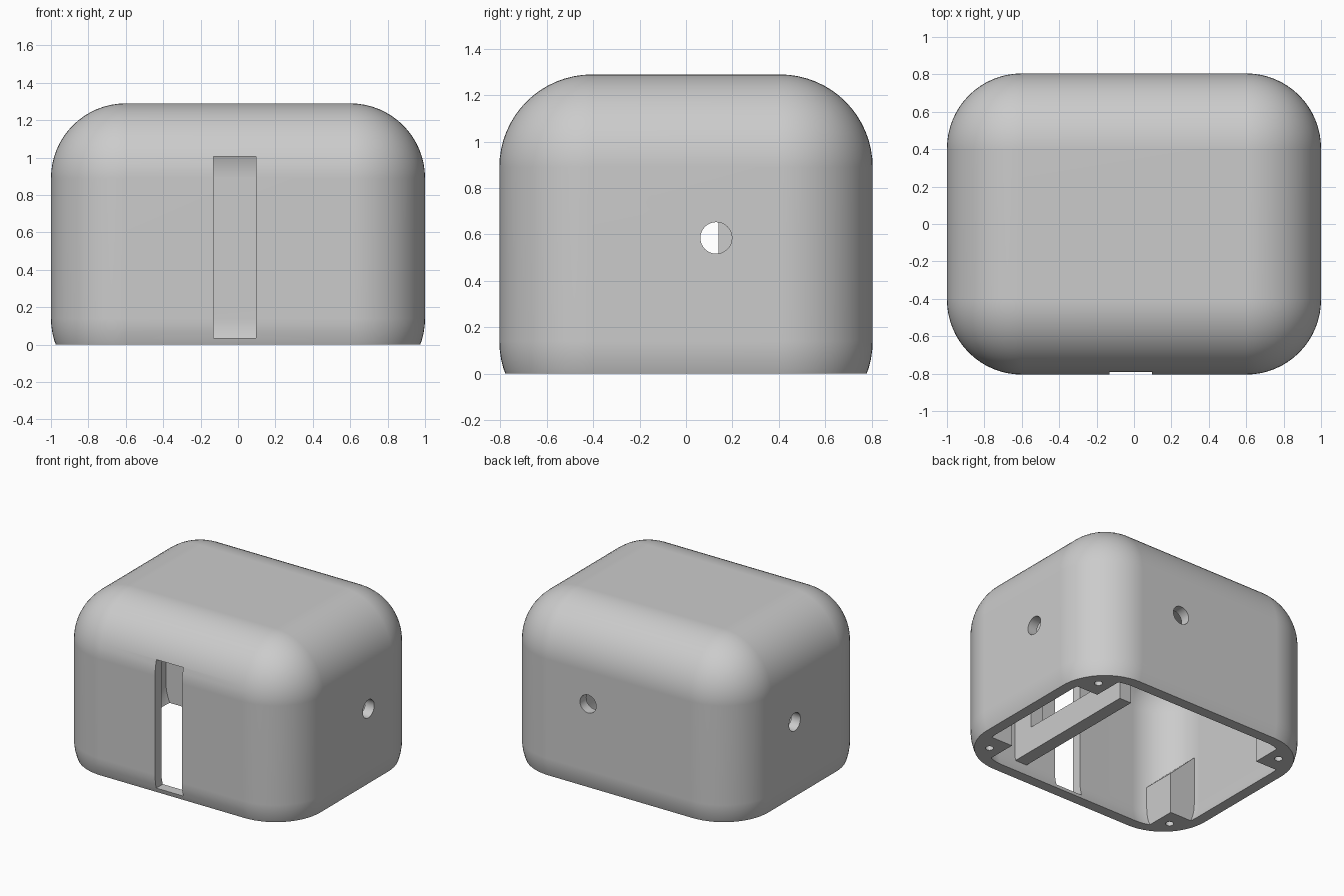
import bpy, bmesh, math
from mathutils import Vector, Matrix

default = bpy.data.objects.get("Cube")
if default:
    bpy.data.objects.remove(default, do_unlink=True)

HALF_X, HALF_Y, TOP, BOTTOM = 1.0, 0.805, 1.29, -0.26
RADIUS, WALL = 0.4, 0.075

grey = bpy.data.materials.new("plain grey")
grey.use_nodes = True
colour = (0.6, 0.6, 0.6, 1)
grey.diffuse_color = colour
grey.node_tree.nodes["Principled BSDF"].inputs["Base Color"].default_value = colour


def finish(bm, name):
    bmesh.ops.recalc_face_normals(bm, faces=bm.faces)
    mesh = bpy.data.meshes.new(name)
    bm.to_mesh(mesh)
    bm.free()
    mesh.materials.append(grey)
    obj = bpy.data.objects.new(name, mesh)
    bpy.context.collection.objects.link(obj)
    return obj


def box(name, low, high, radius=0):
    bm = bmesh.new()
    bmesh.ops.create_cube(bm, size=1)
    low, high = Vector(low), Vector(high)
    bmesh.ops.scale(bm, vec=high - low, verts=bm.verts)
    bmesh.ops.translate(bm, vec=(low + high) / 2, verts=bm.verts)
    if radius:
        bmesh.ops.bevel(bm, geom=bm.edges[:], offset=radius, segments=16,
                        profile=0.5, affect='EDGES', clamp_overlap=False)
    return finish(bm, name)


def rod(name, centre, radius, depth, axis):
    bm = bmesh.new()
    turn = Vector((0, 0, 1)).rotation_difference(Vector(axis)).to_matrix().to_4x4()
    bmesh.ops.create_cone(bm, cap_ends=True, segments=32, radius1=radius,
                          radius2=radius, depth=depth,
                          matrix=Matrix.Translation(centre) @ turn)
    return finish(bm, name)


def ramp_post(name, sx, sy):
    # Corner post whose top slopes up into the side wall
    profile = [(0.71, -0.4), (1.1, -0.4), (1.1, 0.68), (0.71, 0.31)]
    bm = bmesh.new()
    face = bm.faces.new([bm.verts.new((sx * x, sy * 0.455, z)) for x, z in profile])
    grown = bmesh.ops.extrude_face_region(bm, geom=[face])["geom"]
    moved = [v for v in grown if isinstance(v, bmesh.types.BMVert)]
    bmesh.ops.translate(bm, vec=(0, sy * 0.5, 0), verts=moved)
    return finish(bm, name)


def cut(target, cutter):
    mod = target.modifiers.new("cut", 'BOOLEAN')
    mod.operation, mod.solver, mod.object = 'DIFFERENCE', 'EXACT', cutter
    bpy.context.view_layer.update()
    graph = bpy.context.evaluated_depsgraph_get()
    result = bpy.data.meshes.new_from_object(target.evaluated_get(graph))
    target.modifiers.clear()
    target.data = result
    bpy.data.objects.remove(cutter, do_unlink=True)


# Outer body and the hollow inside it
shell = box("enclosure_shell", (-HALF_X, -HALF_Y, BOTTOM), (HALF_X, HALF_Y, TOP), RADIUS)
cavity = box("cavity", (WALL - HALF_X, WALL - HALF_Y, BOTTOM + WALL),
             (HALF_X - WALL, HALF_Y - WALL, TOP - WALL), RADIUS - WALL)

# Material left standing in the hollow: corner posts and a windowed mounting plate
corners = [(sx, sy) for sx in (-1, 1) for sy in (-1, 1)]
for sx, sy in corners:
    cut(cavity, ramp_post("post", sx, sy))
plate = box("plate", (0.35, -0.9, 0.1), (0.45, 0.385, 1.4))
cut(plate, box("window", (0.2, -0.56, 0.29), (0.6, 0.14, 1.0)))
cut(cavity, plate)
cut(shell, cavity)

# Open base
cut(shell, box("base_cut", (-2, -2, -1), (2, 2, 0)))

# Front slot
cut(shell, box("slot", (-0.13, -1, 0.035), (0.095, -0.6, 1.005)))

# Cable holes in both sides and the back
for side in (-1, 1):
    cut(shell, rod("side_hole", (side, 0.13, 0.585), 0.068, 0.4, (1, 0, 0)))
cut(shell, rod("back_hole", (0.255, HALF_Y, 0.643), 0.068, 0.4, (0, 1, 0)))

# Screw holes in the posts
for sx, sy in corners:
    cut(shell, rod("screw_hole", (sx * 0.805, sy * 0.58, 0), 0.028, 0.5, (0, 0, 1)))

# Smooth shading with crisp cut edges
bpy.ops.object.select_all(action='DESELECT')
shell.select_set(True)
bpy.context.view_layer.objects.active = shell
bpy.ops.object.shade_smooth_by_angle(angle=math.radians(30))
weighted = shell.modifiers.new("even_normals", 'WEIGHTED_NORMAL')
weighted.keep_sharp = True
